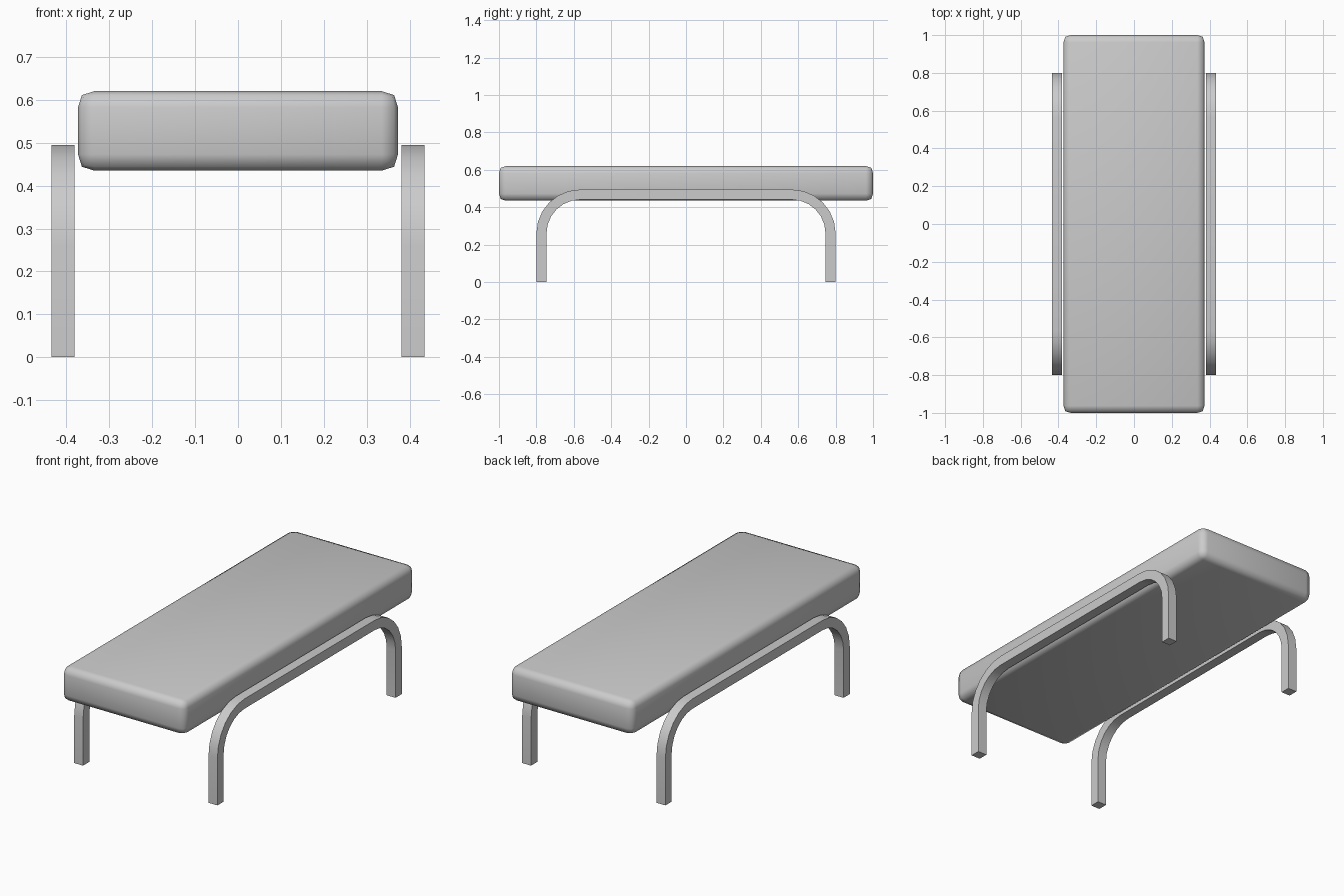
import bpy, bmesh, math

if "Cube" in bpy.data.objects:
    bpy.data.objects.remove(bpy.data.objects["Cube"])


def finish(name, bm):
    bmesh.ops.recalc_face_normals(bm, faces=bm.faces)
    mesh = bpy.data.meshes.new(name)
    bm.to_mesh(mesh)
    bm.free()
    obj = bpy.data.objects.new(name, mesh)
    bpy.context.collection.objects.link(obj)
    bpy.context.view_layer.objects.active = obj
    return obj


# Padded seat: a box with softly rounded edges
bm = bmesh.new()
bmesh.ops.create_cube(bm, size=1)
for v in bm.verts:
    v.co.x *= 0.746
    v.co.y *= 2.0
    v.co.z = v.co.z * 0.185 + 0.5275
seat = finish("seat_cushion", bm)
for p in seat.data.polygons:
    p.use_smooth = True
bevel = seat.modifiers.new("rounded_edges", 'BEVEL')
bevel.width = 0.038
bevel.segments = 2
bevel.profile = 0.58

# Bent square-tube leg frames, one on each long side
HALF, TOP, TUBE, RADIUS, STEPS = 0.80, 0.495, 0.054, 0.235, 6


def arch(inset):
    """Outline points (y, z) of the bent tube, offset inward by inset."""
    r = RADIUS - inset
    cy, cz = HALF - RADIUS, TOP - RADIUS
    bend = [(cy + r * math.cos(a), cz + r * math.sin(a))
            for a in (math.pi / 2 * i / STEPS for i in range(STEPS + 1))]
    right = [(HALF - inset, 0)] + bend
    return right + [(-y, z) for y, z in reversed(right)]


def leg_frame(name, x):
    bm = bmesh.new()
    rings = []
    for (yo, zo), (yi, zi) in zip(arch(0), arch(TUBE)):
        corners = ((x - TUBE / 2, yo, zo), (x + TUBE / 2, yo, zo),
                   (x + TUBE / 2, yi, zi), (x - TUBE / 2, yi, zi))
        rings.append([bm.verts.new(c) for c in corners])
    for a, b in zip(rings, rings[1:]):
        for i in range(4):
            j = (i + 1) % 4
            bm.faces.new((a[i], a[j], b[j], b[i]))
    bm.faces.new(rings[0])
    bm.faces.new(rings[-1])
    obj = finish(name, bm)
    bpy.ops.object.select_all(action='DESELECT')
    obj.select_set(True)
    bpy.ops.object.shade_smooth_by_angle(angle=math.radians(30))


for name, side in (("left_leg_frame", -1), ("right_leg_frame", 1)):
    leg_frame(name, side * 0.408)
